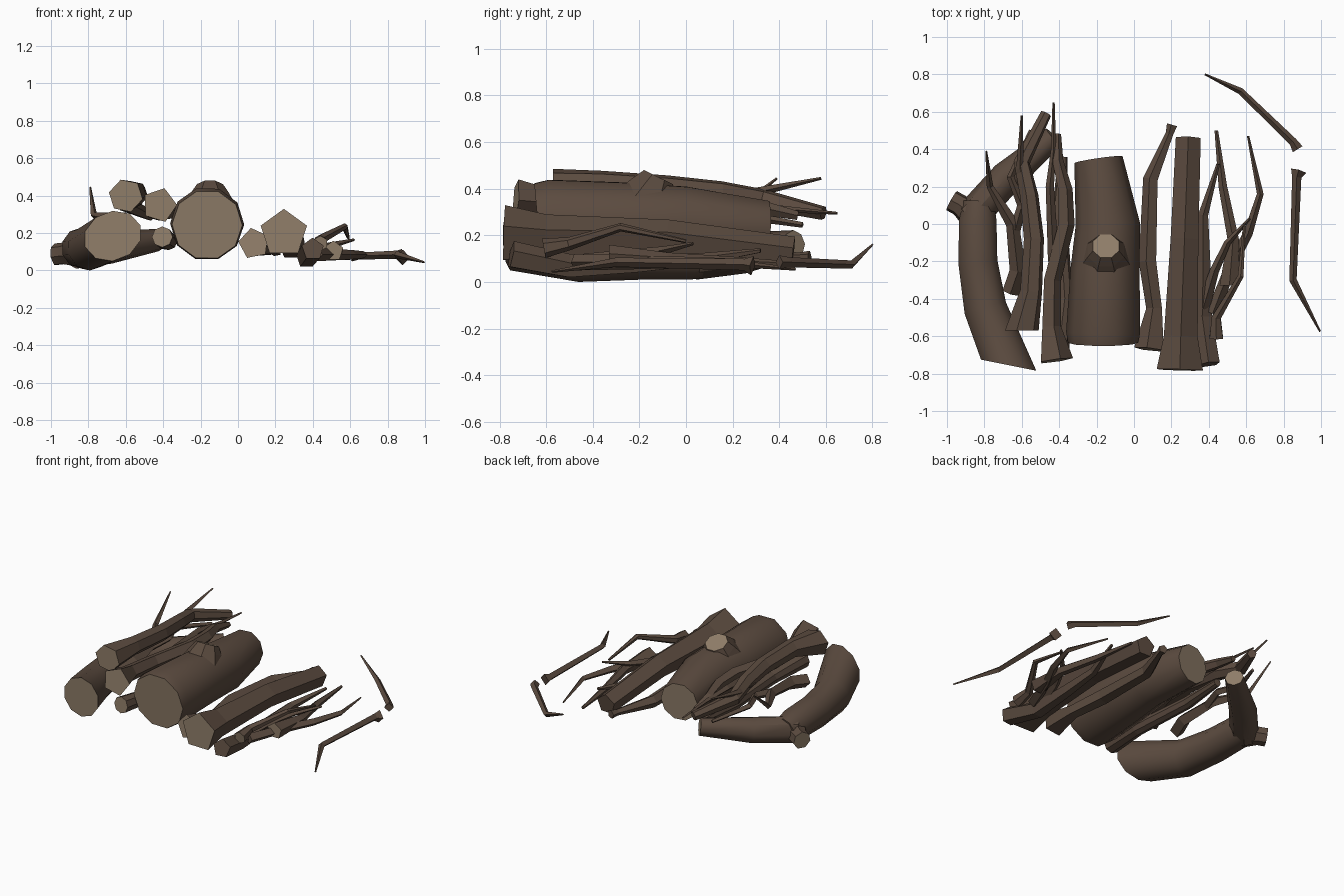
import bpy, bmesh, math
from mathutils import Vector, Matrix


def material(name, col):
    m = bpy.data.materials.new(name)
    m.diffuse_color = (*col, 1)
    return m


BARK = material("bark brown", (0.105, 0.070, 0.050))
WOOD = material("cut wood tan", (0.275, 0.205, 0.140))


def limb(name, path, sides=5, cut_start=True, cut_end=False, smooth=False, turn=0.0, saw=None):
    """Tapered bent limb; path holds (x, y, z, radius) points, saw tilts the first cut."""
    pts = [Vector(p[:3]) for p in path]
    bm = bmesh.new()
    rings, n = [], len(pts)
    for i, p in enumerate(pts):
        a = (p - pts[i - 1]).normalized() if i > 0 else None
        b = (pts[i + 1] - p).normalized() if i < n - 1 else None
        t = ((a or b) + (b or a)).normalized()
        side = t.cross(Vector((0, 0, 1)))
        if side.length < 0.05:
            side = Vector((1, 0, 0))
        side.normalize()
        up = side.cross(t)
        ring = []
        for k in range(sides):
            ang = math.tau * k / sides + math.pi / 2 + turn
            d = path[i][3] * (side * math.cos(ang) + up * math.sin(ang))
            if saw and i == 0:
                d -= t * (d.dot(Vector(saw)) / t.dot(Vector(saw)))
            ring.append(bm.verts.new(p + d))
        rings.append(ring)
    for r0, r1 in zip(rings, rings[1:]):
        for k in range(sides):
            j = (k + 1) % sides
            f = bm.faces.new((r0[k], r0[j], r1[j], r1[k]))
            f.smooth = smooth
    for ring, cut in ((rings[0], cut_start), (rings[-1], cut_end)):
        f = bm.faces.new(ring)
        f.material_index = 1 if cut else 0
    bmesh.ops.recalc_face_normals(bm, faces=bm.faces)
    me = bpy.data.meshes.new(name)
    bm.to_mesh(me)
    bm.free()
    me.materials.append(BARK)
    me.materials.append(WOOD)
    if smooth:
        me.set_sharp_from_angle(angle=math.radians(45))
    ob = bpy.data.objects.new(name, me)
    bpy.context.collection.objects.link(ob)
    return ob


# Main log with a cut knot on top
limb("main_log", [(-.165, -.635, .26, .188), (-.165, -.58, .265, .198), (-.155, -.25, .265, .185),
                  (-.14, 0, .26, .172), (-.19, .345, .24, .13)], 10, True, True, True, .3)
limb("main_log_knot", [(-.15, -.18, .34, .15), (-.15, -.14, .42, .105), (-.15, -.118, .465, .075)],
     8, False, True, False, math.pi / 8)

# Bent log on the left with its side limb and stub
limb("bent_log", [(-.67, -.755, .2, .132), (-.795, -.45, .135, .12), (-.835, -.2, .135, .11),
                  (-.835, .02, .13, .105), (-.83, .12, .125, .085)], 10, True, False, True,
     saw=(-.2, -1, 0))
limb("bent_log_limb", [(-.87, .04, .115, .09), (-.68, .25, .14, .088), (-.43, .465, .178, .06)],
     8, False, True, True)
limb("bent_log_stub", [(-.85, .03, .11, .08), (-.93, .1, .105, .06), (-.975, .125, .1, .06)],
     7, False, True, True)

# Left branches lying on top, with forks
limb("upper_left_branch", [(-.6, -.57, .415, .09), (-.55, -.36, .435, .06), (-.535, -.08, .42, .055),
                           (-.56, .15, .4, .05), (-.6, .33, .37, .045), (-.47, .59, .31, .03)],
     6, turn=.3, saw=(0, -1, 0))
limb("upper_left_fork", [(-.56, .1, .38, .04), (-.61, .3, .4, .02), (-.6, .58, .46, .006)], 4, False)
limb("inner_left_branch", [(-.42, -.73, .365, .095), (-.445, -.55, .35, .055), (-.44, -.3, .33, .05),
                           (-.365, 0, .34, .048), (-.37, .18, .34, .042), (-.41, .34, .33, .032),
                           (-.41, .48, .3, .02)], 5, turn=-.3)
limb("inner_left_twig", [(-.43, -.2, .33, .03), (-.45, .2, .35, .022), (-.43, .4, .33, .014),
                         (-.43, .65, .31, .006)], 4, False)
limb("lower_left_branch", [(-.405, -.7, .195, .056), (-.37, -.4, .17, .045), (-.4, .05, .17, .04),
                           (-.38, .36, .17, .025)], 8)
limb("dark_left_branch", [(-.66, -.37, .24, .045), (-.62, -.25, .26, .045), (-.65, 0, .29, .035),
                          (-.77, .2, .31, .018), (-.79, .39, .46, .005)], 4, False)
limb("dark_left_fork", [(-.64, -.05, .28, .03), (-.6, .1, .3, .025), (-.66, .25, .3, .02),
                        (-.55, .5, .26, .012)], 4, False)

# Branches right of the main log
limb("thin_middle_branch", [(.085, -.67, .16, .085), (.11, -.45, .14, .045), (.075, -.2, .15, .05),
                            (.09, .24, .13, .042), (.19, .48, .12, .022), (.205, .53, .12, .03)],
     5, turn=.2)
limb("right_log", [(.245, -.78, .215, .13), (.25, -.6, .21, .095), (.27, -.08, .205, .078),
                   (.29, .46, .14, .07)], 5, True, False)
limb("right_branch", [(.4, -.75, .13, .062), (.365, -.5, .08, .055), (.37, -.2, .09, .04),
                      (.37, .05, .11, .028), (.45, .32, .15, .01)], 5, False)
limb("right_branch_fork", [(.37, -.45, .1, .035), (.43, -.25, .13, .025), (.5, -.1, .15, .018),
                           (.62, .03, .18, .007)], 4, False)
limb("raised_twig", [(.44, -.61, .16, .042), (.44, -.5, .18, .028), (.57, -.28, .25, .018),
                     (.59, 0, .19, .008)], 6)
limb("low_right_twig", [(.42, -.48, .1, .035), (.52, -.22, .1, .03), (.61, -.05, .1, .025),
                        (.675, .16, .1, .018), (.61, .47, .07, .006)], 4, False)
limb("inner_right_twig", [(.51, -.33, .12, .055), (.53, -.08, .11, .032), (.475, .2, .1, .024),
                          (.44, .5, .09, .01)], 5, saw=(0, -1, 0))

# Loose twigs on the ground
limb("loose_twig_back", [(.875, .4, .1, .03), (.85, .44, .1, .022), (.57, .71, .09, .018),
                         (.38, .8, .175, .005)], 4, False)
limb("loose_twig_right", [(.88, .285, .085, .042), (.87, .25, .09, .025), (.85, -.3, .1, .02),
                          (.995, -.575, .06, .005)], 4, False)

# Rest the pile on the ground
low = min(v.co.z for o in bpy.data.objects for v in o.data.vertices)
for o in bpy.data.objects:
    o.data.transform(Matrix.Translation((0, 0, -low)))
